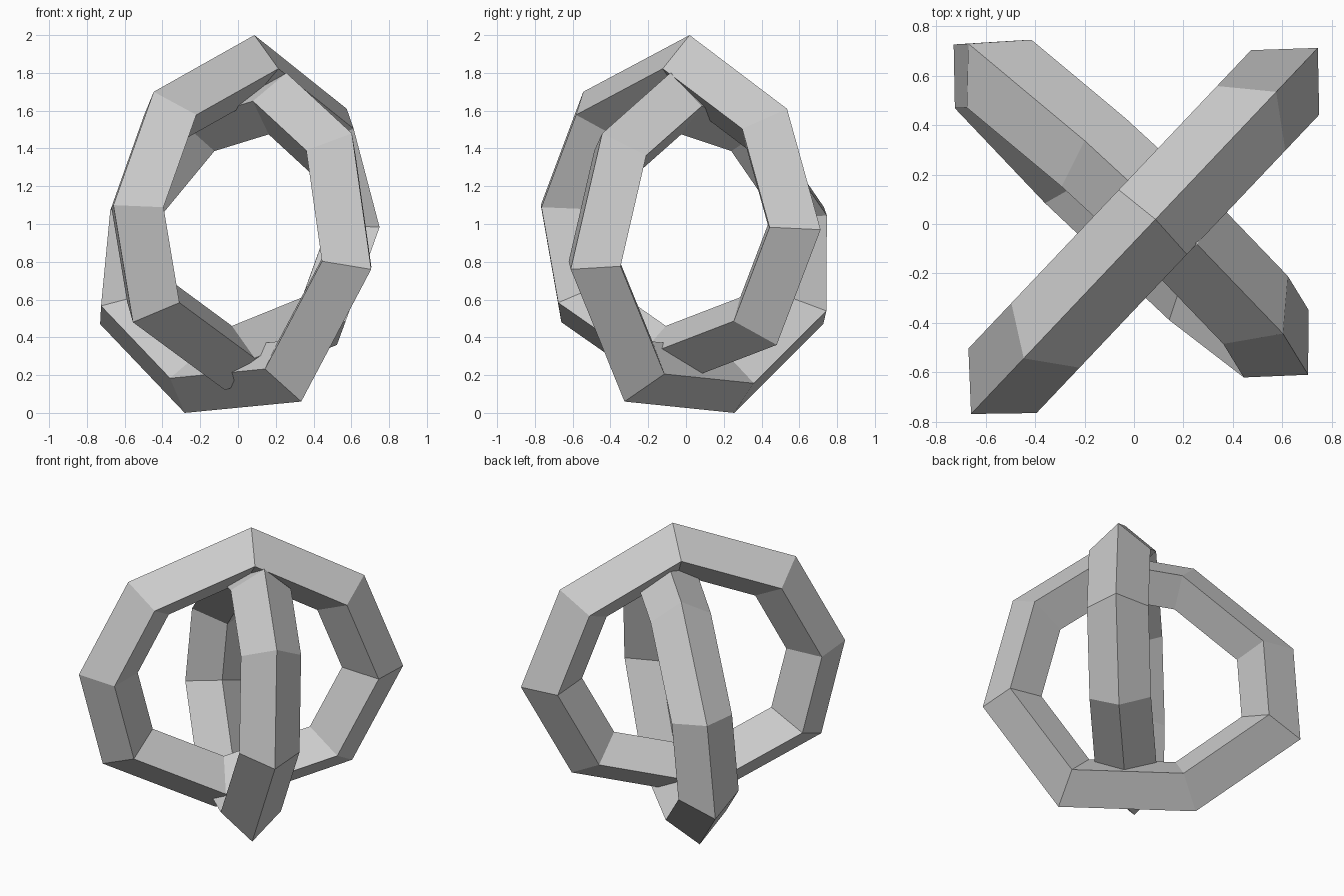
import bpy, bmesh
from mathutils import Vector

cube = bpy.data.objects.get("Cube")
if cube:
    bpy.data.objects.remove(cube, do_unlink=True)

grey = bpy.data.materials.new("light_grey")
grey.use_nodes = True
GREY = (0.6, 0.6, 0.6, 1)
grey.diffuse_color = GREY
grey.node_tree.nodes["Principled BSDF"].inputs["Base Color"].default_value = GREY

HALF_WIDTH = 0.19   # tube half width across the ring's plane
MIDDLE, INNER = 0.815, 0.63   # radial shares of the tube's middle and inner edges


def make_ring(name, outline, centre, along, across, lean):
    """Eight-sided ring with a diamond tube; lean = (offset, slope in u, slope in z)."""
    up = Vector((0, 0, 1))
    along, across = Vector(along).normalized(), Vector(across).normalized()
    offset, slope_u, slope_z = lean
    normal = (across - along * slope_u - up * slope_z).normalized() * HALF_WIDTH

    def place(point, share):
        u = centre[0] + (point[0] - centre[0]) * share
        z = centre[1] + (point[1] - centre[1]) * share
        w = offset + slope_u * u + slope_z * (z - centre[1])
        return along * u + across * w + up * z

    bm = bmesh.new()
    sections = []
    for point in outline:
        mid = place(point, MIDDLE)
        corners = (place(point, 1), mid + normal, place(point, INNER), mid - normal)
        sections.append([bm.verts.new(c) for c in corners])
    # Bridge neighbouring diamond sections
    for i, section in enumerate(sections):
        following = sections[(i + 1) % len(sections)]
        for j in range(4):
            k = (j + 1) % 4
            bm.faces.new((section[j], section[k], following[k], following[j]))
    bmesh.ops.recalc_face_normals(bm, faces=bm.faces)
    mesh = bpy.data.meshes.new(name)
    bm.to_mesh(mesh)
    bm.free()
    mesh.materials.append(grey)
    bpy.context.collection.objects.link(bpy.data.objects.new(name, mesh))


# Upper ring, on the diagonal from front right to back left
make_ring("upper_ring",
          [(0.075, 2.0), (-0.70, 1.70), (-1.01, 1.10), (-0.86, 0.48),
           (-0.15, 0.12), (0.71, 0.36), (1.03, 0.97), (0.785, 1.61)],
          (-0.01, 1.04), (1, 1, 0), (1, -1, 0), (0.05, -0.027, 0))

# Lower ring, crossing the first on the other diagonal
make_ring("lower_ring",
          [(0.24, 1.80), (-0.38, 1.66), (-0.99, 1.09), (-1.03, 0.47),
           (-0.38, 0.0), (0.467, 0.06), (0.93, 0.76), (0.74, 1.48)],
          (-0.05, 0.92), (1, -1, 0), (1, 1, 0), (0.055, 0.025, 0.07))
